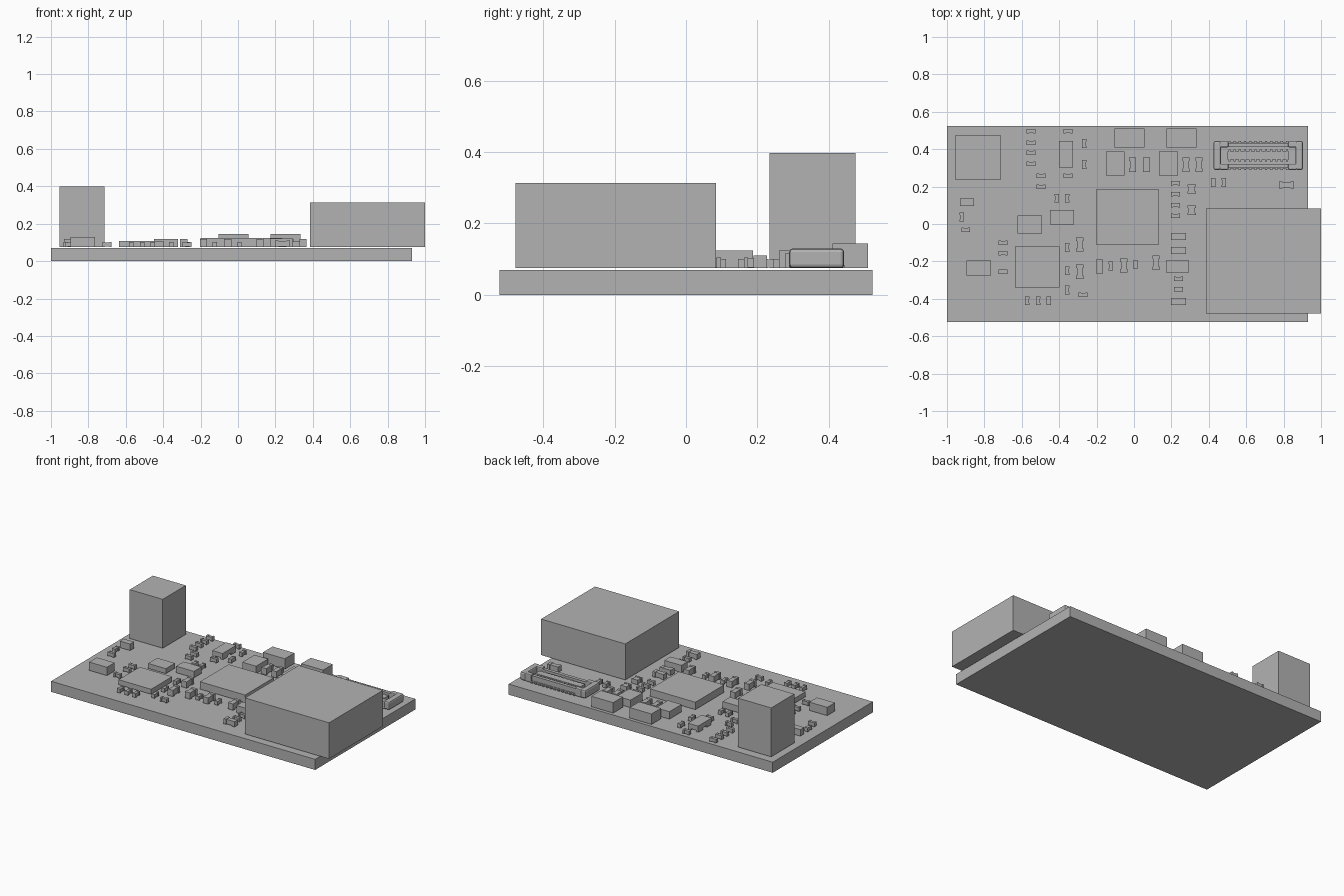
import bpy
import bmesh
from mathutils import Matrix, Vector

cube = bpy.data.objects.get("Cube")
if cube:
    bpy.data.objects.remove(cube, do_unlink=True)

# One flat grey for the whole model
grey = bpy.data.materials.new("plain grey")
grey.use_nodes = True
color = (0.45, 0.45, 0.45, 1)
grey.diffuse_color = color
grey.node_tree.nodes["Principled BSDF"].inputs["Base Color"].default_value = color

BOARD_TOP = 0.07
SEAT = 0.075  # parts float on a thin solder gap


def add_box(bm, x0, x1, y0, y1, z0, z1):
    size = Vector((x1 - x0, y1 - y0, z1 - z0))
    middle = Vector((x0 + x1, y0 + y1, z0 + z1)) / 2
    matrix = Matrix.Translation(middle) @ Matrix.Diagonal(size).to_4x4()
    return bmesh.ops.create_cube(bm, size=1, matrix=matrix)["verts"]


def finish(bm, name):
    mesh = bpy.data.meshes.new(name)
    bm.to_mesh(mesh)
    bm.free()
    mesh.materials.append(grey)
    obj = bpy.data.objects.new(name, mesh)
    bpy.context.collection.objects.link(obj)
    return obj


def block(name, x0, x1, y0, y1, top, bottom=SEAT):
    bm = bmesh.new()
    add_box(bm, x0, x1, y0, y1, bottom, top)
    return finish(bm, name)


def passive(name, x, y, length, width, height, upright):
    """Small chip part: a slim body between two larger end terminals."""
    bm = bmesh.new()
    half, side, cap = length / 2, width / 2, length * 0.24
    top = SEAT + height
    add_box(bm, cap - half, half - cap, -side * 0.8, side * 0.8, SEAT + 0.002, top - 0.002)
    for start in (-half, half - cap):
        add_box(bm, start, start + cap, -side, side, SEAT, top)
    if upright:
        bmesh.ops.rotate(bm, verts=bm.verts, matrix=Matrix(((0, -1, 0), (1, 0, 0), (0, 0, 1))))
    bmesh.ops.translate(bm, verts=bm.verts, vec=(x, y, 0))
    finish(bm, name)


# Board and the two big housings
block("circuit_board", -1, 0.93, -0.523, 0.523, BOARD_TOP, 0)
block("large_housing", 0.385, 1, -0.478, 0.084, 0.313)
block("tall_housing", -0.955, -0.714, 0.234, 0.475, 0.398)

# Flat integrated circuits and rectangular parts
block("main_chip", -0.2, 0.13, -0.112, 0.188, 0.124)
block("second_chip", -0.635, -0.397, -0.34, -0.12, 0.108)
for x in (-0.025, 0.255):
    block("back_inductor", x - 0.08, x + 0.08, 0.41, 0.51, 0.144)
for x in (-0.1, 0.185):
    block("power_block", x - 0.05, x + 0.05, 0.26, 0.387, 0.124)
block("regulator", -0.45, -0.32, -0.003, 0.075, 0.118)
block("driver_chip", -0.622, -0.492, -0.05, 0.045, 0.108)
block("left_block", -0.895, -0.765, -0.275, -0.195, 0.13)
block("right_block", 0.17, 0.295, -0.26, -0.195, 0.122)
block("diode", -0.93, -0.855, 0.095, 0.135, 0.118)

# Crystal with corner pads under its lid
block("crystal_lid", -0.4, -0.325, 0.303, 0.445, 0.118, 0.087)
for x in (-0.39, -0.335):
    for y in (0.33, 0.418):
        block("crystal_pad", x - 0.01, x + 0.01, y - 0.022, y + 0.022, 0.087)

# Tiny parts lying along x: column position and its rows
flat_columns = {
    -0.55: (0.495, 0.435, 0.38, 0.323),
    -0.353: (0.495, 0.257),
    -0.497: (0.257, 0.2),
    0.222: (0.217, 0.158, 0.1, 0.045),
    -0.7: (-0.1, -0.157, -0.254),
    -0.272: (-0.378,),
    0.238: (-0.294, -0.35),
    -0.9: (-0.032,),
}
for x, rows in flat_columns.items():
    for y in rows:
        passive("tiny_part", x, y, 0.047, 0.024, 0.026, False)

# Tiny parts lying along y
upright_columns = {
    -0.267: (0.43, 0.318),
    -0.412: (0.138,),
    -0.358: (0.138, -0.125, -0.25, -0.353),
    0.425: (0.222,),
    0.48: (0.222,),
    -0.57: (-0.41,),
    -0.513: (-0.41,),
    -0.457: (-0.41,),
    -0.123: (-0.225,),
    0.008: (-0.217,),
    -0.92: (0.037,),
}
for x, rows in upright_columns.items():
    for y in rows:
        passive("tiny_part", x, y, 0.047, 0.024, 0.026, True)

# Medium capacitors, along y and along x
for x, y in ((-0.007, 0.317), (0.067, 0.317), (0.278, 0.317), (0.347, 0.317),
             (-0.29, -0.11), (-0.29, -0.255), (-0.184, -0.227),
             (-0.055, -0.222), (0.117, -0.207)):
    passive("capacitor", x, y, 0.076, 0.038, 0.042, True)
for x, y in ((0.238, -0.067), (0.238, -0.142), (0.238, -0.414), (0.816, 0.208)):
    passive("capacitor", x, y, 0.08, 0.038, 0.035, False)
for y in (0.187, 0.073):
    passive("square_part", 0.308, y, 0.05, 0.046, 0.03, True)

# Board connector: base, walls, shielded ends, tongue and contact rows
CX, CY = 0.664, 0.366
block("connector_base", CX - 0.225, CX + 0.225, CY - 0.07, CY + 0.07, 0.088)
block("connector_tongue", CX - 0.165, CX + 0.165, CY - 0.022, CY + 0.022, 0.116)
for side in (-1, 1):
    y = CY + side * 0.056
    block("connector_wall", CX - 0.185, CX + 0.185, y - 0.011, y + 0.011, 0.12)
    for index in range(12):
        x = CX + (index - 5.5) * 0.028
        y = CY + side * 0.072
        block("connector_foot", x - 0.006, x + 0.006, y - 0.006, y + 0.006, 0.084)
        y = CY + side * 0.026
        block("connector_contact", x - 0.006, x + 0.006, y - 0.006, y + 0.006, 0.113)
    # End shell: a low cross bar with rounded raised cap around it
    x = CX + side * 0.219
    shell = block("connector_end", x - 0.02, x + 0.02, CY - 0.077, CY + 0.077, 0.13)
    bevel = shell.modifiers.new("soft edges", "BEVEL")
    bevel.width = 0.01
    bevel.segments = 2
    for wing in (-1, 1):
        x = CX + side * 0.183
        y = CY + wing * 0.06
        arm = block("connector_shell_arm", x - 0.024, x + 0.024, y - 0.016, y + 0.016, 0.128)
        bevel = arm.modifiers.new("soft edges", "BEVEL")
        bevel.width = 0.006
        bevel.segments = 2
